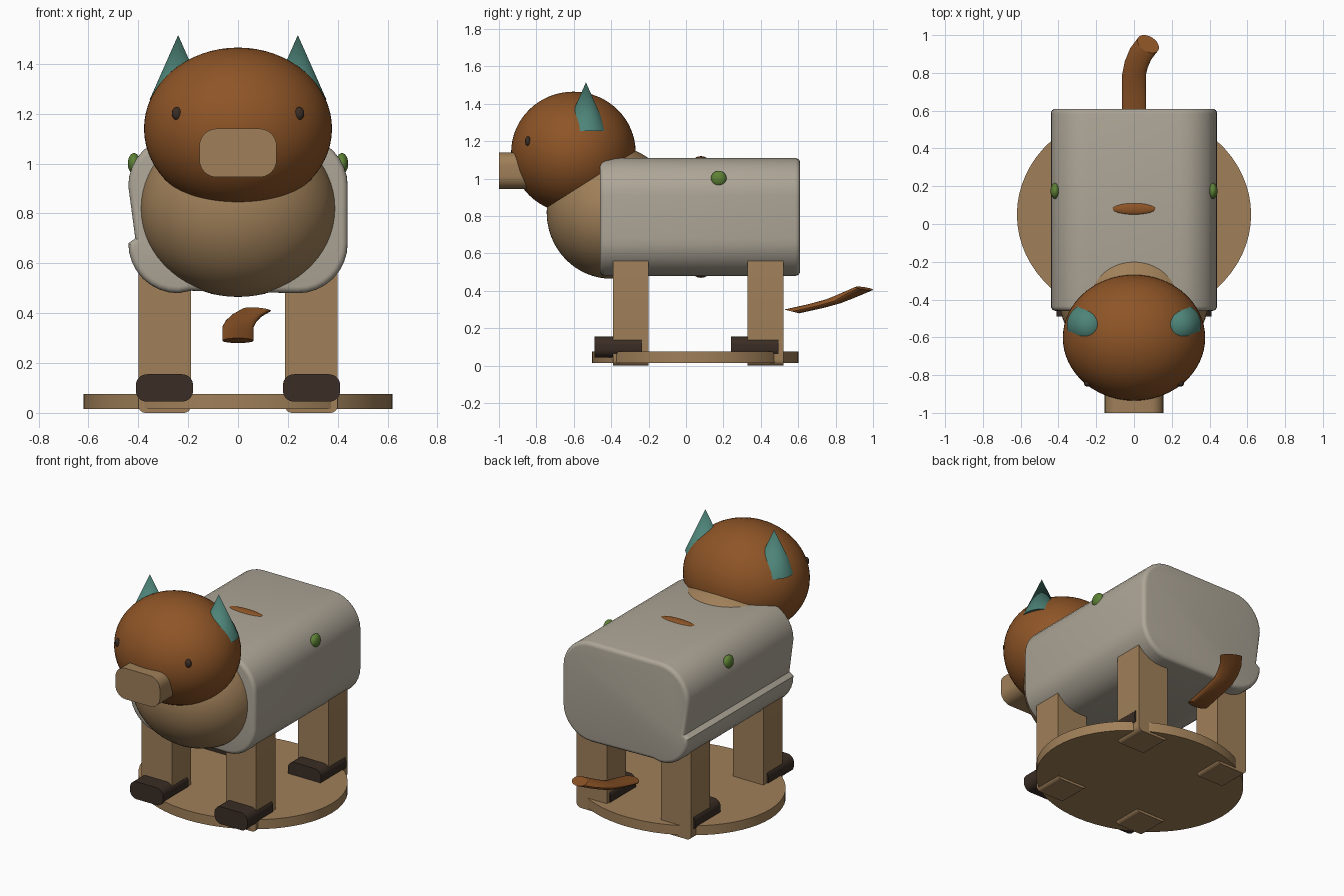
import bpy, bmesh, math
from mathutils import Vector

if "Cube" in bpy.data.objects:
    bpy.data.objects.remove(bpy.data.objects["Cube"])


def material(name, rgb):
    m = bpy.data.materials.new(name)
    m.use_nodes = True
    m.diffuse_color = (*rgb, 1)
    m.node_tree.nodes["Principled BSDF"].inputs["Base Color"].default_value = (*rgb, 1)
    return m


BROWN = material("rust brown", (0.27, 0.09, 0.02))
TAN = material("tan wood", (0.35, 0.215, 0.10))
GREY = material("warm grey", (0.42, 0.38, 0.31))
TEAL = material("teal", (0.075, 0.23, 0.19))
GREEN = material("leaf green", (0.11, 0.22, 0.035))
DARK = material("dark brown", (0.042, 0.026, 0.018))


def finish(name, bm, mat):
    bmesh.ops.recalc_face_normals(bm, faces=bm.faces)
    mesh = bpy.data.meshes.new(name)
    bm.to_mesh(mesh)
    bm.free()
    mesh.materials.append(mat)
    ob = bpy.data.objects.new(name, mesh)
    bpy.context.collection.objects.link(ob)
    bpy.ops.object.select_all(action="DESELECT")
    ob.select_set(True)
    bpy.context.view_layer.objects.active = ob
    bpy.ops.object.shade_smooth_by_angle(angle=math.radians(32))
    return ob


def ellipsoid(name, centre, radii, mat, seg=48):
    bm = bmesh.new()
    bmesh.ops.create_uvsphere(bm, u_segments=seg, v_segments=seg // 2, radius=1)
    for v in bm.verts:
        v.co = Vector(c + r * p for c, r, p in zip(centre, radii, v.co))
    return finish(name, bm, mat)


def cone(name, centre, height, r1, r2, mat, stretch=1, seg=64):
    bm = bmesh.new()
    bmesh.ops.create_cone(bm, cap_ends=True, segments=seg, radius1=r1, radius2=r2, depth=height)
    for v in bm.verts:
        v.co = Vector((v.co.x, v.co.y * stretch, v.co.z)) + Vector(centre)
    return finish(name, bm, mat)


def arc(cx, cz, r, start, steps=8):
    """Quarter circle, anticlockwise from the start angle in degrees."""
    angles = [math.radians(start + 90 * i / steps) for i in range(steps + 1)]
    return [(cx + r * math.cos(a), cz + r * math.sin(a)) for a in angles]


def rounded(x0, x1, z0, z1, low, high):
    """Rectangle outline with separate low and high corner radii."""
    return (arc(x1 - high, z1 - high, high, 0) + arc(x0 + high, z1 - high, high, 90)
            + arc(x0 + low, z0 + low, low, 180) + arc(x1 - low, z0 + low, low, 270))


def prism(name, outline, y0, y1, mat, bevel=0):
    """Extrude an xz outline along y, optionally rounding the end rims."""
    bm = bmesh.new()
    face = bm.faces.new([bm.verts.new((x, y0, z)) for x, z in outline])
    made = bmesh.ops.extrude_face_region(bm, geom=[face])["geom"]
    for v in made:
        if isinstance(v, bmesh.types.BMVert):
            v.co.y = y1
    bmesh.ops.remove_doubles(bm, verts=bm.verts, dist=0.0001)
    if bevel:
        rims = [e for e in bm.edges if abs(e.verts[0].co.y - e.verts[1].co.y) < 1e-5]
        bmesh.ops.bevel(bm, geom=rims, offset=bevel, segments=4, profile=0.5, affect="EDGES")
    return finish(name, bm, mat)


# Base disc
cone("base_disc", (0, 0.05, 0.045), 0.06, 0.62, 0.62, TAN, stretch=0.89)

# Body shell, with a long crease along one flank and a step underneath
R = 0.2
shell = (arc(0.44 - R, 1.11 - R, R, 0) + arc(R - 0.44, 1.11 - R, R, 90)
         + [(-0.412, 0.70)] + arc(R - 0.44, 0.68, R, 180)
         + [(-0.19, 0.49)] + arc(0.44 - R, 0.68, R, 270))
prism("body", shell, -0.46, 0.61, GREY, bevel=0.025)

# Chest and head
ellipsoid("chest", (0, -0.40, 0.82), (0.395, 0.345, 0.355), TAN, 64)
ellipsoid("head", (0, -0.602, 1.14), (0.377, 0.333, 0.325), BROWN, 64)
prism("snout", rounded(-0.155, 0.155, 0.945, 1.14, 0.07, 0.07), -1.0, -0.75, TAN)

# Paired parts
for side, s in (("left", 1), ("right", -1)):
    ellipsoid(side + "_eye", (s * 0.245, -0.845, 1.2), (0.02, 0.016, 0.026), DARK, 24)
    cone(side + "_ear", (s * 0.24, -0.535, 1.385), 0.26, 0.115, 0, TEAL)
    ellipsoid(side + "_button", (s * 0.417, 0.175, 1.0), (0.025, 0.042, 0.042), GREEN, 24)
    for end, leg_y, foot_y in (("front", -0.39, -0.49), ("back", 0.33, 0.24)):
        xs = sorted((s * 0.188, s * 0.40))
        prism(f"{end}_{side}_leg", rounded(*xs, 0, 0.56, 0.03, 0.002),
              leg_y, leg_y + 0.19, TAN)
        xs = sorted((s * 0.18, s * 0.41))
        prism(f"{end}_{side}_foot", rounded(*xs, 0.045, 0.155, 0.045, 0.045),
              foot_y, foot_y + 0.255, DARK)

# Slot on the back and its twin on the belly
for name, z in (("top_slot", 1.108), ("belly_slot", 0.482)):
    ellipsoid(name, (0, 0.08, z), (0.115, 0.03, 0.012), BROWN, 32)

# Flattened, curved tail
path = [(0, 0.565, 0.29, 0), (0, 0.70, 0.32, 0), (0, 0.79, 0.345, 0),
        (0.012, 0.845, 0.367, -14), (0.035, 0.90, 0.39, -28), (0.075, 0.953, 0.413, -32)]
bm = bmesh.new()
rings = []
for x, y, z, turn in path:
    t = math.radians(turn)
    ring = []
    for i in range(24):
        a = 2 * math.pi * i / 24
        u, v = 0.063 * math.cos(a), 0.04 * math.sin(a)
        ring.append(bm.verts.new((x + u * math.cos(t) - v * math.sin(t),
                                  y + u * math.sin(t) + v * math.cos(t), z - 0.25 * v)))
    rings.append(ring)
for a, b in zip(rings, rings[1:]):
    for i in range(24):
        j = (i + 1) % 24
        bm.faces.new((a[i], a[j], b[j], b[i]))
bm.faces.new(rings[0])
bm.faces.new(rings[-1])
finish("tail", bm, BROWN)
